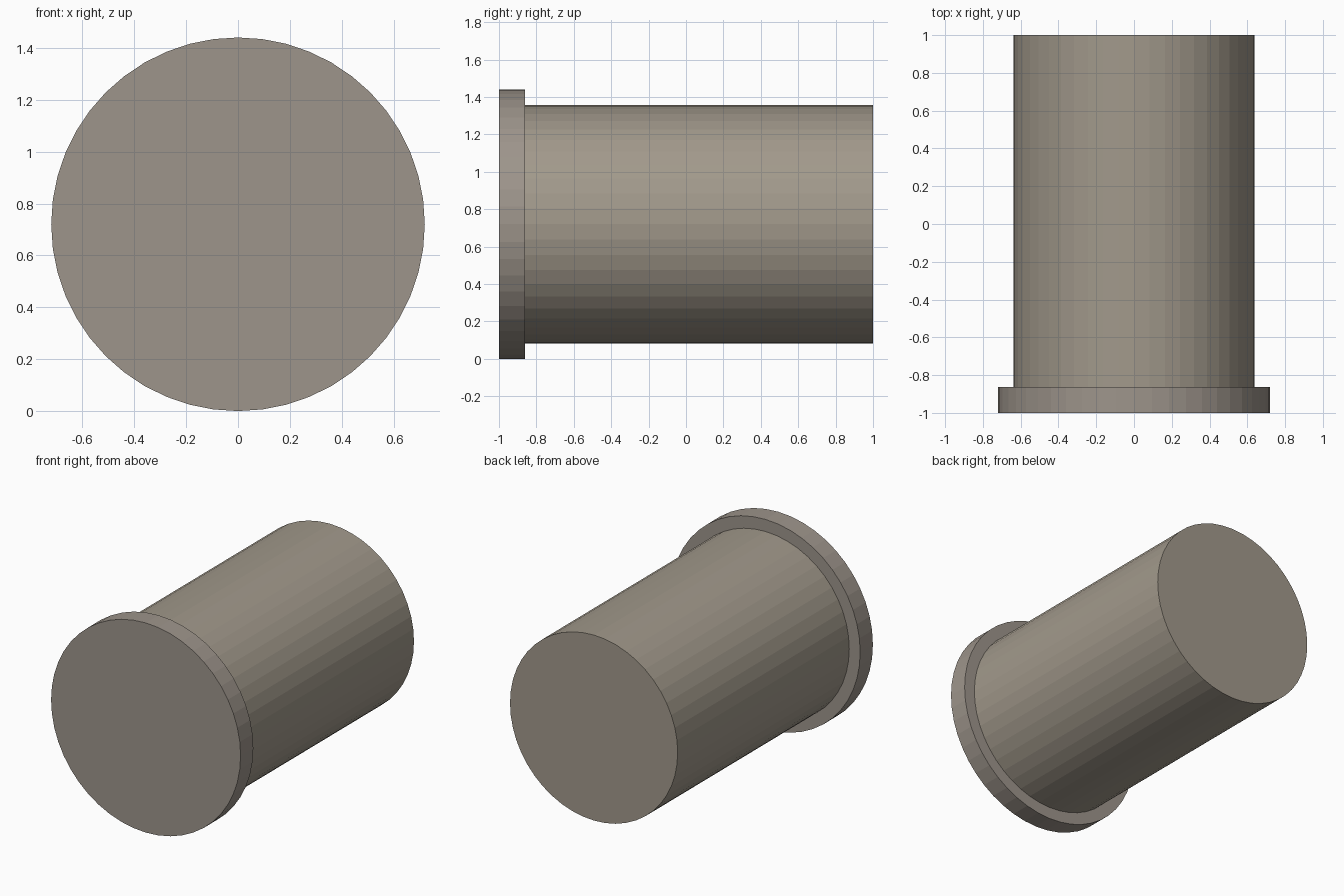
import bpy
from math import pi

if "Cube" in bpy.data.objects:
    bpy.data.objects.remove(bpy.data.objects["Cube"])

SIDES = 48
CENTRE_Z = 0.72


def disc(name, radius, y0, y1, colour):
    """Flat-shaded capped cylinder lying along y."""
    bpy.ops.mesh.primitive_cylinder_add(
        vertices=SIDES, radius=radius, depth=y1 - y0,
        location=(0, (y0 + y1) / 2, CENTRE_Z), rotation=(pi / 2, 0, 0))
    obj = bpy.context.object
    obj.name = name
    bpy.ops.object.transform_apply(location=False, rotation=True, scale=False)
    mat = bpy.data.materials.new(name + "_colour")
    mat.diffuse_color = colour
    mat.use_nodes = True
    mat.node_tree.nodes["Principled BSDF"].inputs["Base Color"].default_value = mat.diffuse_color
    obj.data.materials.append(mat)
    return obj


# Wide front flange
disc("flange", 0.72, -1.0, -0.862, (0.34, 0.30, 0.26, 1))
# Long barrel behind it
disc("barrel", 0.637, -0.862, 1.0, (0.36, 0.32, 0.26, 1))
